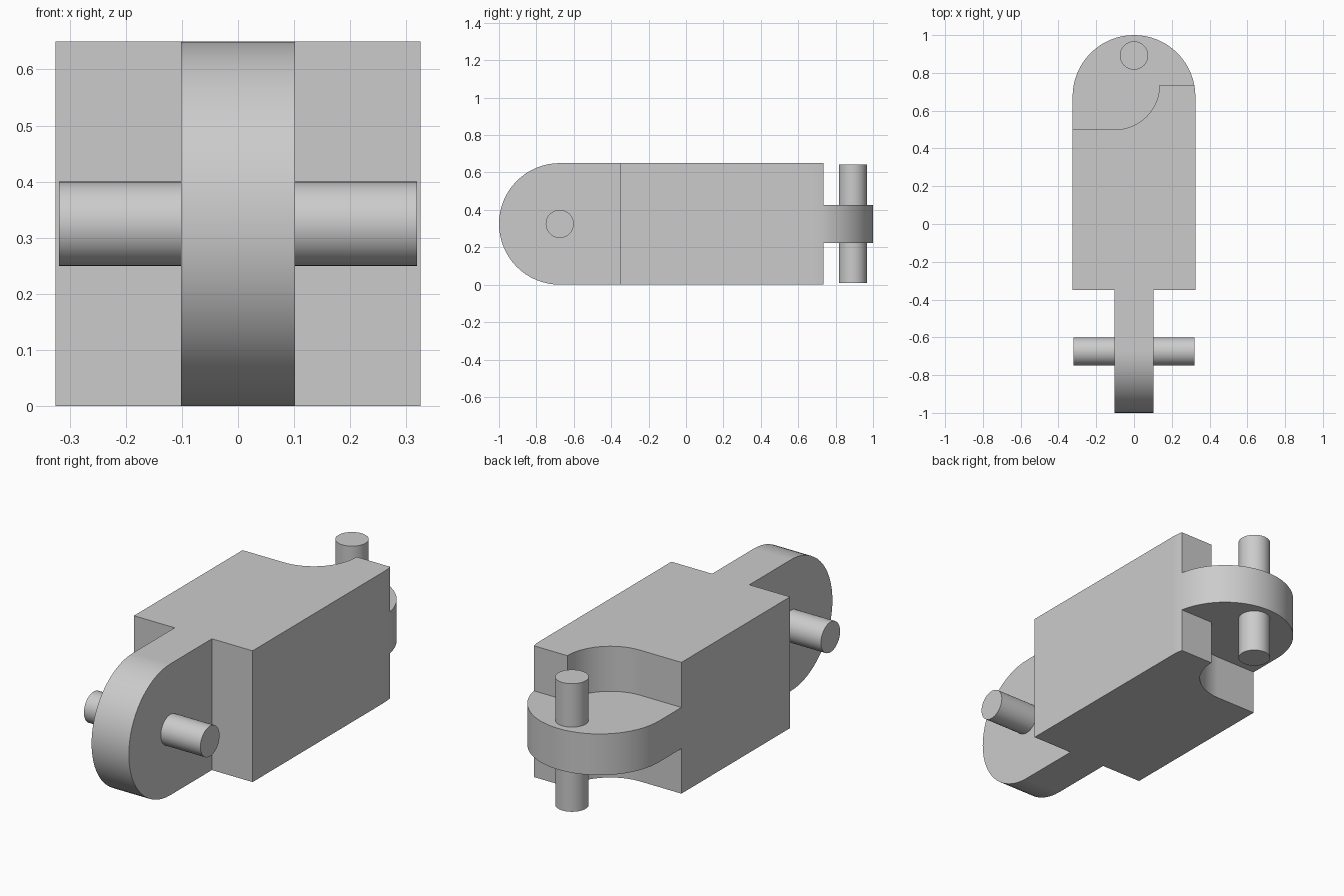
import bpy
import bmesh
from math import sin, cos, radians
from mathutils import Matrix, Vector

cube = bpy.data.objects.get("Cube")
if cube:
    bpy.data.objects.remove(cube, do_unlink=True)

# One plain grey for everything
grey = bpy.data.materials.new("light grey")
grey.use_nodes = True
colour = (0.6, 0.6, 0.6, 1)
grey.diffuse_color = colour
grey.node_tree.nodes["Principled BSDF"].inputs["Base Color"].default_value = colour

HALF = 0.325      # half width, half height and end radius
PIVOT = 0.675     # distance of both end arc centres from the middle
SHOULDER = -0.35  # front face of the block
TAB = 0.102       # half thickness of both tongues
PIN = 0.075       # pin radius


def arc(cx, cy, r, start, end, steps=32):
    angles = [radians(start + (end - start) * i / steps) for i in range(steps + 1)]
    return [(cx + r * cos(a), cy + r * sin(a)) for a in angles]


def prism(name, outline, low, high, place):
    """Extrude a 2D outline; place(u, v, w) turns it into 3D."""
    bm = bmesh.new()
    base = bm.faces.new([bm.verts.new(place(u, v, low)) for u, v in outline])
    grown = bmesh.ops.extrude_face_region(bm, geom=[base])["geom"]
    shift = Vector(place(0, 0, high)) - Vector(place(0, 0, low))
    bmesh.ops.translate(bm, vec=shift,
                        verts=[g for g in grown if isinstance(g, bmesh.types.BMVert)])
    bmesh.ops.recalc_face_normals(bm, faces=bm.faces)
    return finish(name, bm)


def finish(name, bm):
    mesh = bpy.data.meshes.new(name)
    bm.to_mesh(mesh)
    bm.free()
    mesh.materials.append(grey)
    obj = bpy.data.objects.new(name, mesh)
    bpy.context.collection.objects.link(obj)
    return obj


def select(obj):
    bpy.ops.object.select_all(action="DESELECT")
    obj.select_set(True)
    bpy.context.view_layer.objects.active = obj


def carve(obj, cutter, operation):
    select(obj)
    mod = obj.modifiers.new("carve", "BOOLEAN")
    mod.operation, mod.solver, mod.object = operation, "EXACT", cutter
    bpy.ops.object.modifier_apply(modifier=mod.name)
    bpy.data.objects.remove(cutter, do_unlink=True)


def smooth(obj):
    select(obj)
    bpy.ops.object.shade_smooth_by_angle(angle=radians(30))
    obj.modifiers.new("even normals", "WEIGHTED_NORMAL").keep_sharp = True


def plan(u, v, w):
    return (u, v, w)


def side(u, v, w):
    return (w, u, v)


# Link body: side profile with a rounded front
link = prism("link_body", arc(-PIVOT, HALF, HALF, 90, 270) + [(1.2, 0), (1.2, 2 * HALF)],
             -0.5, 0.5, side)

# Plan outline: narrow front tongue, wide block, rounded back
outline = arc(0, PIVOT, HALF, 0, 180) + [
    (-HALF, SHOULDER), (-TAB, SHOULDER), (-TAB, -1.2),
    (TAB, -1.2), (TAB, SHOULDER), (HALF, SHOULDER)]
carve(link, prism("plan_cutter", outline, -0.5, 1.2, plan), "INTERSECT")

# Recesses above and below the back tongue, with a curved inner wall
recess = [(-0.5, 0.5)] + arc(-0.1, 0.735, 0.235, 270, 360) + [
    (0.135, 0.73 + 0.005), (0.5, 0.735), (0.5, 1.5), (-0.5, 1.5)]
recess.pop(-4)
for low, high in ((HALF + TAB, 1.2), (-0.5, HALF - TAB)):
    carve(link, prism("recess_cutter", recess, low, high, plan), "DIFFERENCE")
smooth(link)


# Pivot pins through both tongues
def pin(name, length, centre, turn):
    bm = bmesh.new()
    bmesh.ops.create_cone(bm, cap_ends=True, segments=48, radius1=PIN, radius2=PIN,
                          depth=length,
                          matrix=Matrix.Translation(centre) @ Matrix.Rotation(turn, 4, "Y"))
    smooth(finish(name, bm))


pin("front_pin", 0.638, (0, -PIVOT, HALF), radians(90))
pin("back_pin", 0.634, (0, 0.892, HALF), 0)
